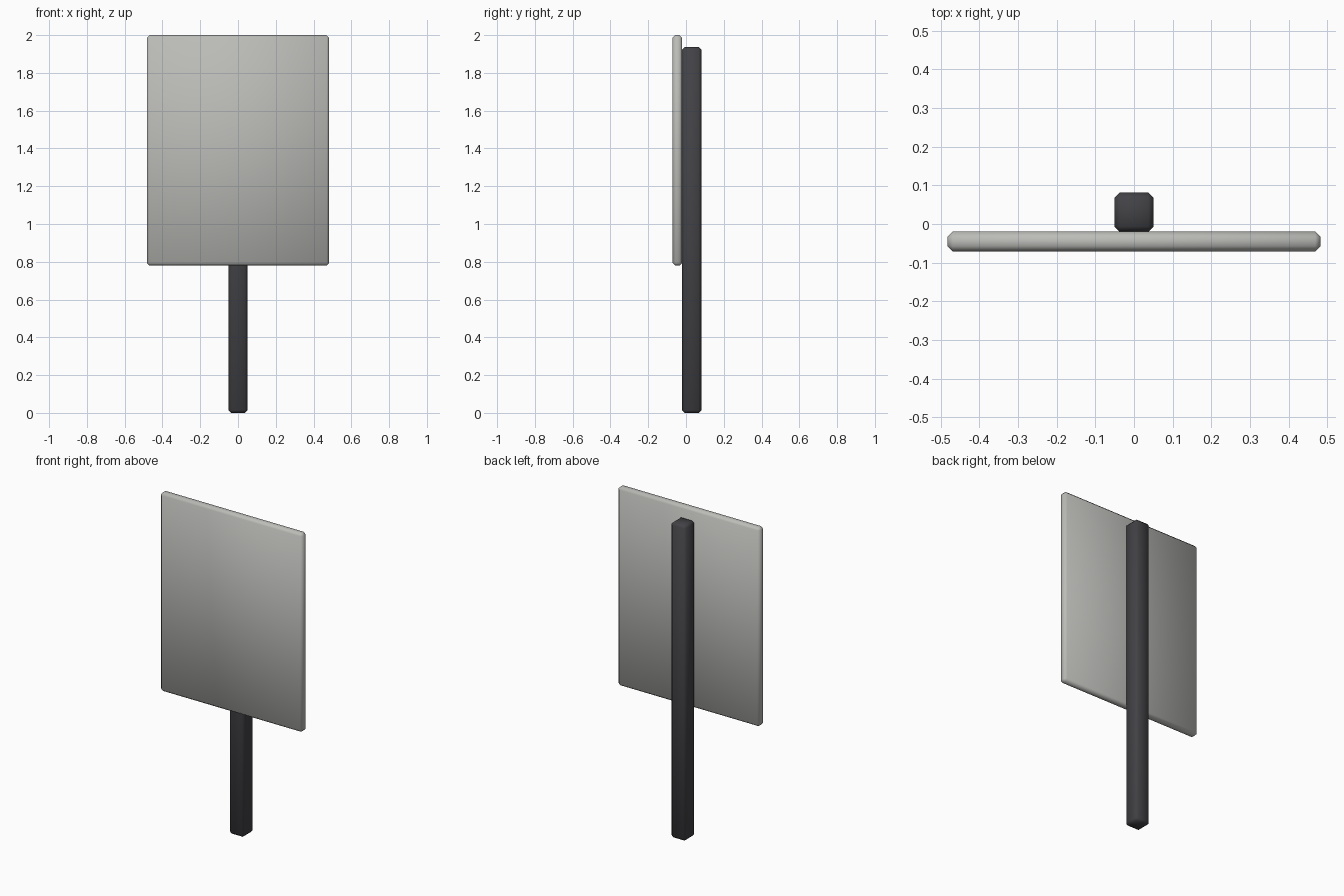
import bpy

if "Cube" in bpy.data.objects:
    bpy.data.objects.remove(bpy.data.objects["Cube"])


def material(name, colour):
    m = bpy.data.materials.new(name)
    m.diffuse_color = (*colour, 1)
    m.use_nodes = True
    m.node_tree.nodes["Principled BSDF"].inputs["Base Color"].default_value = m.diffuse_color
    return m


def bevelled_box(name, low, high, bevel, mat):
    centre = [(a + b) / 2 for a, b in zip(low, high)]
    size = [b - a for a, b in zip(low, high)]
    bpy.ops.mesh.primitive_cube_add(size=1, location=centre)
    ob = bpy.context.object
    ob.name = name
    ob.scale = size
    bpy.ops.object.transform_apply(location=False, rotation=False, scale=True)
    mod = ob.modifiers.new("edge_bevel", 'BEVEL')
    mod.width = bevel
    mod.segments = 1
    ob.data.materials.append(mat)
    # soft shading across the chamfered edges
    bpy.ops.object.shade_smooth()
    return ob


grey = material("light_grey", (0.50, 0.50, 0.48))
dark = material("dark_grey", (0.055, 0.055, 0.062))

# flat sign board in front, square post behind it
bevelled_box("sign_panel", (-0.483, -0.071, 0.78), (0.483, -0.02, 2.0), 0.014, grey)
bevelled_box("post", (-0.051, -0.02, 0.0), (0.051, 0.081, 1.937), 0.014, dark)
